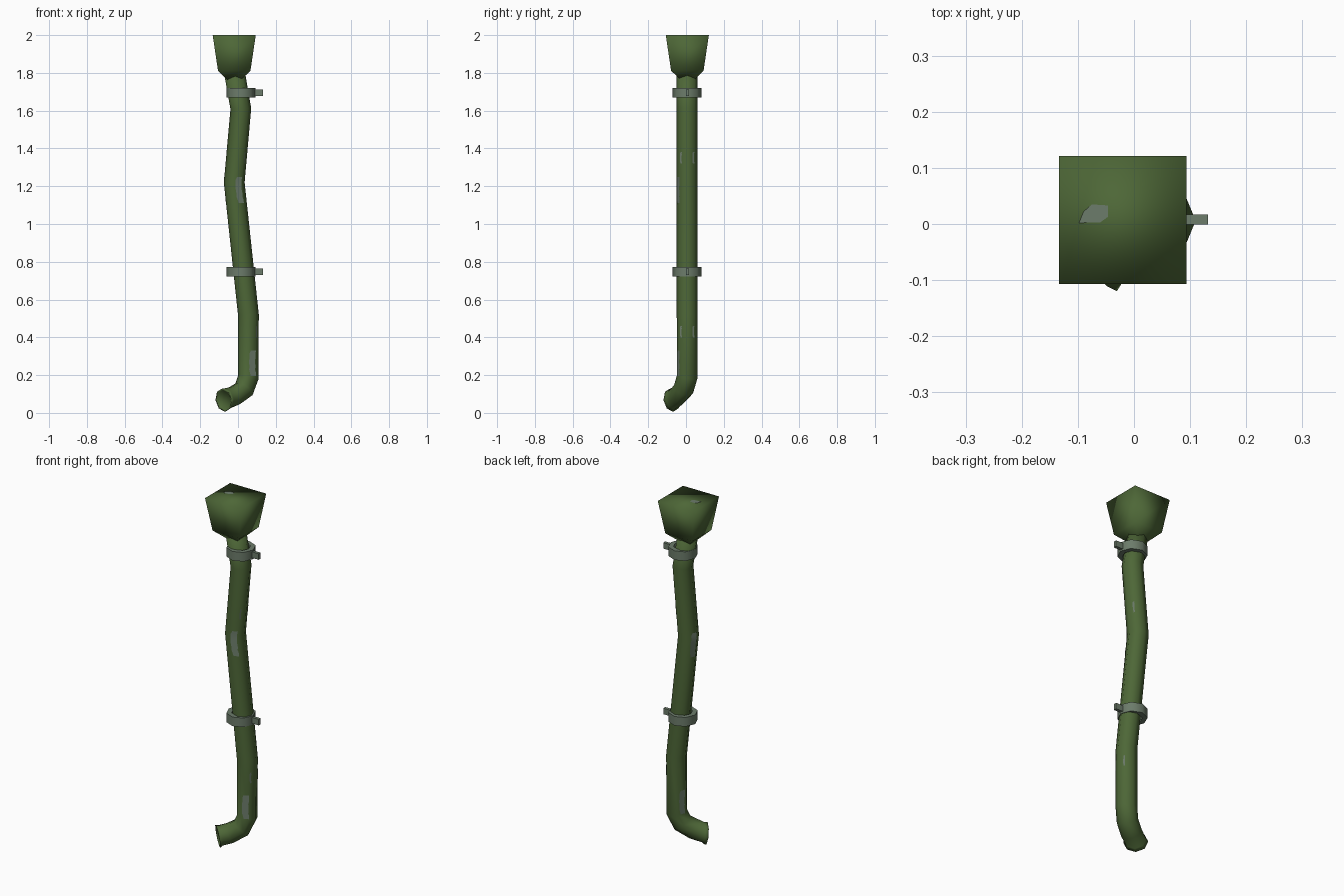
import bpy, bmesh, math
from mathutils import Vector

if "Cube" in bpy.data.objects:
    bpy.data.objects.remove(bpy.data.objects["Cube"])


def material(name, rgb):
    m = bpy.data.materials.new(name)
    m.use_nodes = True
    m.diffuse_color = (*rgb, 1)
    m.node_tree.nodes["Principled BSDF"].inputs["Base Color"].default_value = (*rgb, 1)
    return m


green = material("green_paint", (0.075, 0.135, 0.038))
metal = material("bare_metal", (0.15, 0.2, 0.145))
SIDES = 8
RADIUS = 0.055
MID_Y = 0.006


def add_object(name, bm, mat, angle=math.pi):
    bmesh.ops.recalc_face_normals(bm, faces=bm.faces)
    mesh = bpy.data.meshes.new(name)
    bm.to_mesh(mesh)
    bm.free()
    mesh.materials.append(mat)
    ob = bpy.data.objects.new(name, mesh)
    bpy.context.collection.objects.link(ob)
    bpy.ops.object.select_all(action="DESELECT")
    ob.select_set(True)
    bpy.context.view_layer.objects.active = ob
    bpy.ops.object.shade_smooth_by_angle(angle=angle)
    return ob


def loft(bm, loops, cap=True, closed=False):
    rings = [[bm.verts.new(p) for p in loop] for loop in loops]
    pairs = list(zip(rings, rings[1:])) + ([(rings[-1], rings[0])] if closed else [])
    for a, b in pairs:
        for i in range(len(a)):
            j = (i + 1) % len(a)
            bm.faces.new((a[i], a[j], b[j], b[i]))
    if cap:
        bm.faces.new(rings[0])
        bm.faces.new(rings[-1])


def ring(center, radius, tangent=Vector((0, 0, -1))):
    turn = Vector((0, 0, -1)).rotation_difference(tangent)
    return [Vector(center) + turn @ Vector((radius * math.cos(a), radius * math.sin(a), 0))
            for a in (math.tau * i / SIDES for i in range(SIDES))]


# Pipe: bent tube from the hopper down to the outlet elbow
path = [Vector(p) for p in (
    (-0.02, MID_Y, 1.81), (0.015, MID_Y, 1.61), (-0.02, MID_Y, 1.22),
    (0.055, MID_Y, 0.52), (0.055, MID_Y, 0.19), (0.032, -0.013, 0.125),
    (-0.02, -0.045, 0.09), (-0.063, -0.067, 0.074))]
loops = []
for i, p in enumerate(path):
    into = (p - path[max(i - 1, 0)]).normalized()
    out = (path[min(i + 1, len(path) - 1)] - p).normalized()
    loops.append(ring(p, RADIUS, (into + out).normalized()))

# Flared lip with a slightly recessed end
facing = Vector((-1, -1, -0.2)).normalized()
tip = Vector((-0.075, -0.075, 0.068))
loops[-1] = ring(path[-1], 0.057, facing)
loops += [ring(tip, 0.063, facing), ring(tip, 0.055, facing),
          ring(tip - facing * 0.004, 0.053, facing)]
bm = bmesh.new()
loft(bm, loops)
add_object("drain_pipe", bm, green)


# Hopper: square tapered box with a pyramid underside
def square(half, z):
    return [(-0.02 + sx * half, 0.007 + sy * half, z)
            for sx, sy in ((-1, -1), (1, -1), (1, 1), (-1, 1))]


bm = bmesh.new()
loft(bm, [square(0.036, 1.763), square(0.086, 1.812), square(0.114, 2.0)])
add_object("hopper", bm, green)

# Clamps: band and bolt at two heights
for label, z in (("upper", 1.695), ("lower", 0.747)):
    bm = bmesh.new()
    c = (0.015, MID_Y)
    loft(bm, [ring((*c, z + dz), r) for dz, r in
              ((-0.026, 0.05), (-0.026, 0.077), (0.026, 0.077), (0.026, 0.05))],
         cap=False, closed=True)
    add_object(label + "_clamp_band", bm, metal, math.radians(50))
    bm = bmesh.new()
    bmesh.ops.create_cube(bm, size=1)
    bmesh.ops.scale(bm, vec=(0.06, 0.018, 0.034), verts=bm.verts)
    bmesh.ops.translate(bm, vec=(0.102, 0.008, z), verts=bm.verts)
    add_object(label + "_clamp_bolt", bm, metal, math.radians(30))


def pipe_center(z):
    for a, b in zip(path, path[1:]):
        if b.z <= z <= a.z:
            return a.lerp(b, (a.z - z) / (a.z - b.z))


# Worn patches: ragged thin strips lying on one side of the pipe
def worn_patch(name, side, z_low, z_high, left, right):
    bm = bmesh.new()
    a0, a1 = (math.tau * (side + k) / SIDES for k in (0, 1))
    corners = [Vector((math.cos(a), math.sin(a), 0)) * (RADIUS + 0.0015) for a in (a0, a1)]
    rows = []
    steps = 8
    for i in range(steps + 1):
        z = z_low + (z_high - z_low) * i / steps
        jag = 0.12 * math.sin(i * 2.4) + 0.5 * (abs(i / steps - 0.5) * 2) ** 3
        w = (right - left) * 0.45
        span = (left + w * max(jag, 0), right - w * max(0.25 - jag, 0))
        rows.append([bm.verts.new(pipe_center(z) + corners[0].lerp(corners[1], t)) for t in span])
    for a, b in zip(rows, rows[1:]):
        bm.faces.new((a[0], a[1], b[1], b[0]))
    add_object(name, bm, metal)


for label, z_low, z_high in (("middle", 1.11, 1.25), ("bottom", 0.195, 0.33)):
    worn_patch(label + "_front_wear", 6, z_low, z_high, 0.1, 1.0)
    worn_patch(label + "_back_wear", 3, z_low, z_high, 0.1, 0.95)
for label, z in (("middle", 1.32), ("bottom", 0.4)):
    worn_patch(label + "_side_wear_front", 7, z, z + 0.06, 0.05, 0.3)
    worn_patch(label + "_side_wear_back", 0, z, z + 0.06, 0.7, 0.95)

# Worn spot on the hopper top
bm = bmesh.new()
outline = ((-0.098, 0.002), (-0.06, 0.003), (-0.046, 0.013), (-0.046, 0.033),
           (-0.075, 0.035), (-0.09, 0.022))
bm.faces.new([bm.verts.new((x, y, 2.001)) for x, y in outline])
add_object("hopper_wear", bm, metal)
